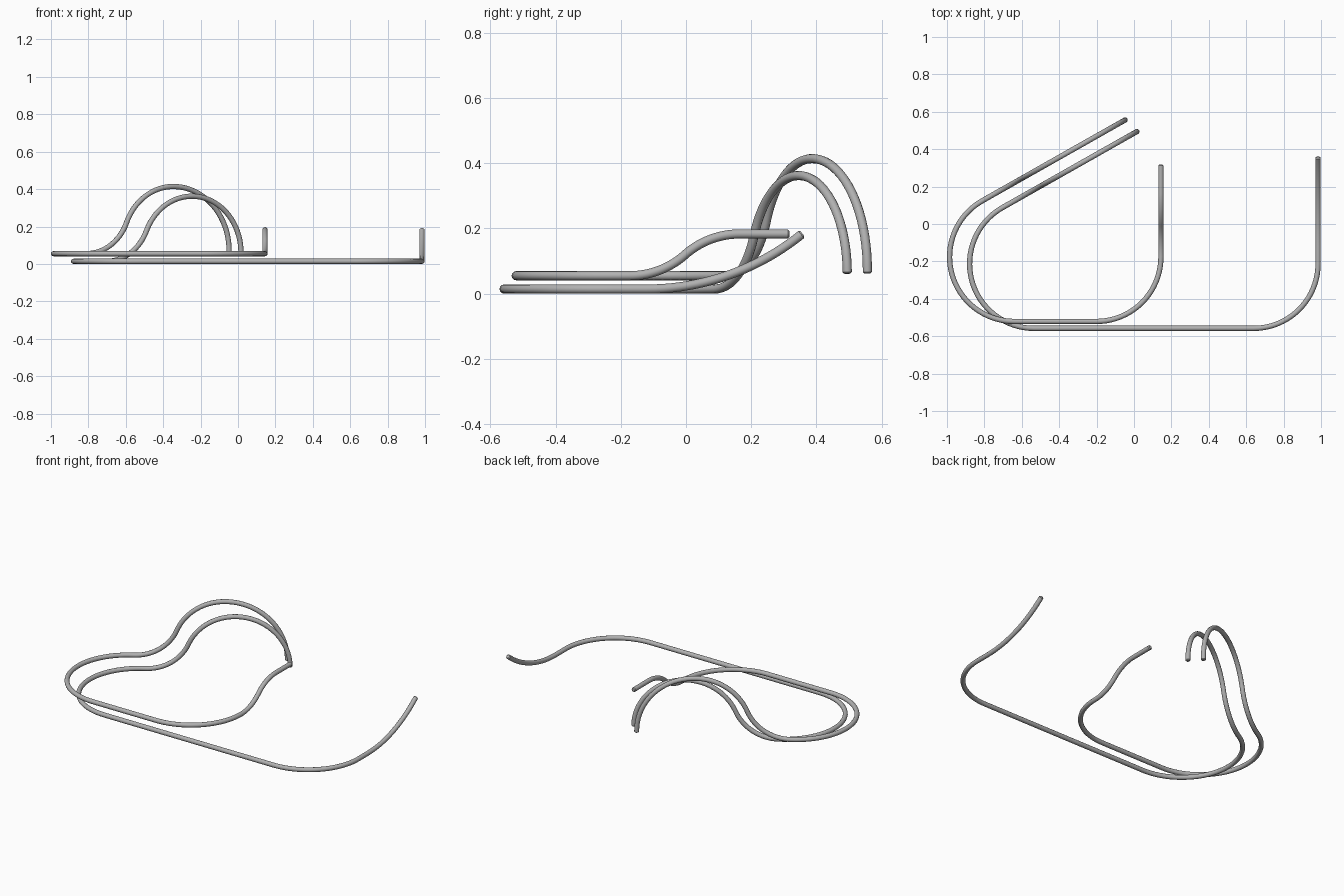
import bpy
from math import sin, cos, pi, radians, atan2
from mathutils import Vector

cube = bpy.data.objects.get("Cube")
if cube:
    bpy.data.objects.remove(cube, do_unlink=True)

TUBE = 0.014            # tube radius
BEND = 0.345            # bend radius in plan
LEAN = radians(29.5)    # direction of the arched leg in plan

steel = bpy.data.materials.new("grey_steel")
steel.use_nodes = True
steel.diffuse_color = (0.44, 0.44, 0.44, 1)
steel.node_tree.nodes["Principled BSDF"].inputs["Base Color"].default_value = (0.44, 0.44, 0.44, 1)


def arc(cx, cy, r, start, end, steps=20):
    """Points on a circular arc."""
    angles = [start + (end - start) * i / steps for i in range(steps + 1)]
    return [(cx + r * cos(a), cy + r * sin(a)) for a in angles]


def arch_profile(base, peak_s, peak_z, left_r, right_r, end_z):
    """Fillet off the base, up over a round crown and straight down."""
    cz = peak_z - left_r
    k = cz - base
    fillet = (peak_s ** 2 + k * k - left_r ** 2) / (2 * (left_r + k))
    tilt = atan2(base + fillet - cz, -peak_s)
    rise = arc(0, base + fillet, fillet, -pi / 2, tilt - pi)
    crown = arc(peak_s, cz, left_r, tilt, pi / 2)
    drop = arc(peak_s, peak_z - right_r, right_r, pi / 2, 0)
    return rise + crown[1:] + drop[1:] + [(peak_s + right_r, end_z)]


def scoop_profile(base, start, end, top):
    """Single upward curve at the tip."""
    run, rise = end - start, top - base
    r = (run ** 2 + rise ** 2) / (2 * rise)
    sweep = 2 * atan2(rise, run)
    return arc(start, base + r, r, -pi / 2, sweep - pi / 2)


def step_profile(base, start, flat, top, end):
    """S-bend up to a level tip."""
    run, rise = flat - start, top - base
    r = (run ** 2 + rise ** 2) / (4 * rise)
    sweep = 2 * atan2(rise, run)
    lower = arc(start, base + r, r, -pi / 2, sweep - pi / 2)
    upper = arc(flat, top - r, r, pi / 2 + sweep, pi / 2)
    return lower + upper[1:] + [(end, top)]


def bent_tube(name, z, left, right, cy, tip, arch):
    """Tip leg, front run and arched leg joined by two plan bends."""
    path = [Vector((right + BEND, y, h)) for y, h in reversed(tip)]
    path += [Vector((x, y, z)) for x, y in arc(right, cy, BEND, 0, -pi / 2)]
    bend = arc(left, cy, BEND, -pi / 2, -3 * pi / 2 + LEAN, 32)
    path += [Vector((x, y, z)) for x, y in bend]
    bx, by = bend[-1]
    path += [Vector((bx + s * cos(LEAN), by + s * sin(LEAN), h)) for s, h in arch]

    # drop doubled points
    clean = [path[0]]
    for p in path[1:]:
        if (p - clean[-1]).length > 0.003:
            clean.append(p)

    # chamfered ends
    def inset(a, b):
        return a + (b - a).normalized() * TUBE * 0.35
    first, last = clean[0], clean[-1]
    clean = [first, inset(first, clean[1])] + clean[1:-1] + [inset(last, clean[-2]), last]

    curve = bpy.data.curves.new(name, 'CURVE')
    curve.dimensions = '3D'
    curve.bevel_depth = TUBE
    curve.bevel_resolution = 4
    curve.use_fill_caps = True
    spline = curve.splines.new('POLY')
    spline.points.add(len(clean) - 1)
    for point, co in zip(spline.points, clean):
        point.co = (*co, 1)
        point.radius = 1
    spline.points[0].radius = spline.points[-1].radius = 0.65
    curve.materials.append(steel)

    obj = bpy.data.objects.new(name, curve)
    bpy.context.collection.objects.link(obj)
    bpy.ops.object.select_all(action='DESELECT')
    obj.select_set(True)
    bpy.context.view_layer.objects.active = obj
    bpy.ops.object.convert(target='MESH')
    bpy.ops.object.shade_smooth_by_angle(angle=radians(35))


# long tube lying on the ground
bent_tube("long_lower_tube", 0.014, -0.534, 0.639, -0.213,
          scoop_profile(0.014, -0.12, 0.357, 0.184),
          arch_profile(0.014, 0.526, 0.362, 0.304, 0.301, 0.062))

# short tube resting on the long one
bent_tube("short_upper_tube", 0.055, -0.641, -0.201, -0.176,
          step_profile(0.055, -0.172, 0.165, 0.183, 0.317),
          arch_profile(0.055, 0.534, 0.414, 0.31, 0.343, 0.062))
